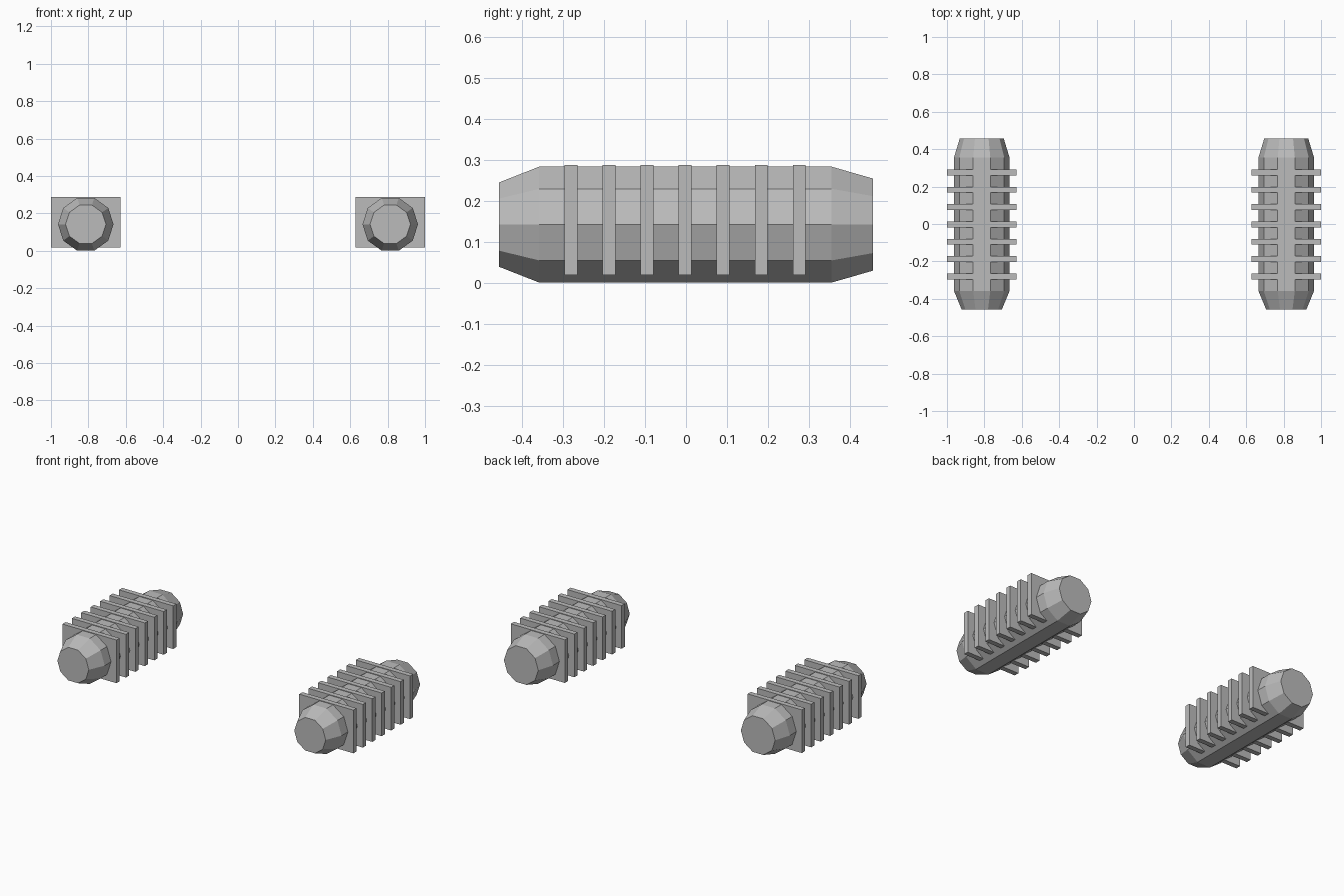
import bpy, bmesh, math

if "Cube" in bpy.data.objects:
    bpy.data.objects.remove(bpy.data.objects["Cube"])

grey = bpy.data.materials.new("plain grey")
grey.diffuse_color = (0.5, 0.5, 0.5, 1)
grey.use_nodes = True
grey.node_tree.nodes["Principled BSDF"].inputs["Base Color"].default_value = grey.diffuse_color

SIDES = 10
CX, CZ = 0.814, 0.1415
# (y, radius) stations along the barrel, front to back
STATIONS = [(-0.456, 0.108), (-0.358, 0.1485), (0.355, 0.1485), (0.456, 0.118)]


def finish(name, bm):
    bmesh.ops.recalc_face_normals(bm, faces=bm.faces)
    mesh = bpy.data.meshes.new(name)
    bm.to_mesh(mesh)
    bm.free()
    mesh.materials.append(grey)
    obj = bpy.data.objects.new(name, mesh)
    bpy.context.collection.objects.link(obj)
    return obj


# Ten-sided barrel with tapered ends
def barrel(name, cx):
    bm = bmesh.new()
    rings = []
    for y, r in STATIONS:
        rings.append([bm.verts.new((cx + r * math.cos(math.tau * i / SIDES), y,
                                    CZ + r * math.sin(math.tau * i / SIDES)))
                      for i in range(SIDES)])
    for a, b in zip(rings, rings[1:]):
        for i in range(SIDES):
            j = (i + 1) % SIDES
            bm.faces.new((a[i], a[j], b[j], b[i]))
    bm.faces.new(rings[0])
    bm.faces.new(rings[-1])
    return finish(name, bm)


# Thin rectangular cooling fin
def fin(name, cx, y):
    bm = bmesh.new()
    bmesh.ops.create_cube(bm, size=1)
    size, centre = (0.372, 0.0315, 0.268), (cx, y, 0.1525)
    for v in bm.verts:
        v.co = [c + s * p for c, s, p in zip(centre, size, v.co)]
    return finish(name, bm)


for side, cx in (("left", -CX), ("right", CX)):
    barrel(side + "_barrel", cx)
    for k in range(7):
        fin(f"{side}_fin_{k + 1}", cx, -0.002 + (k - 3) * 0.0927)
